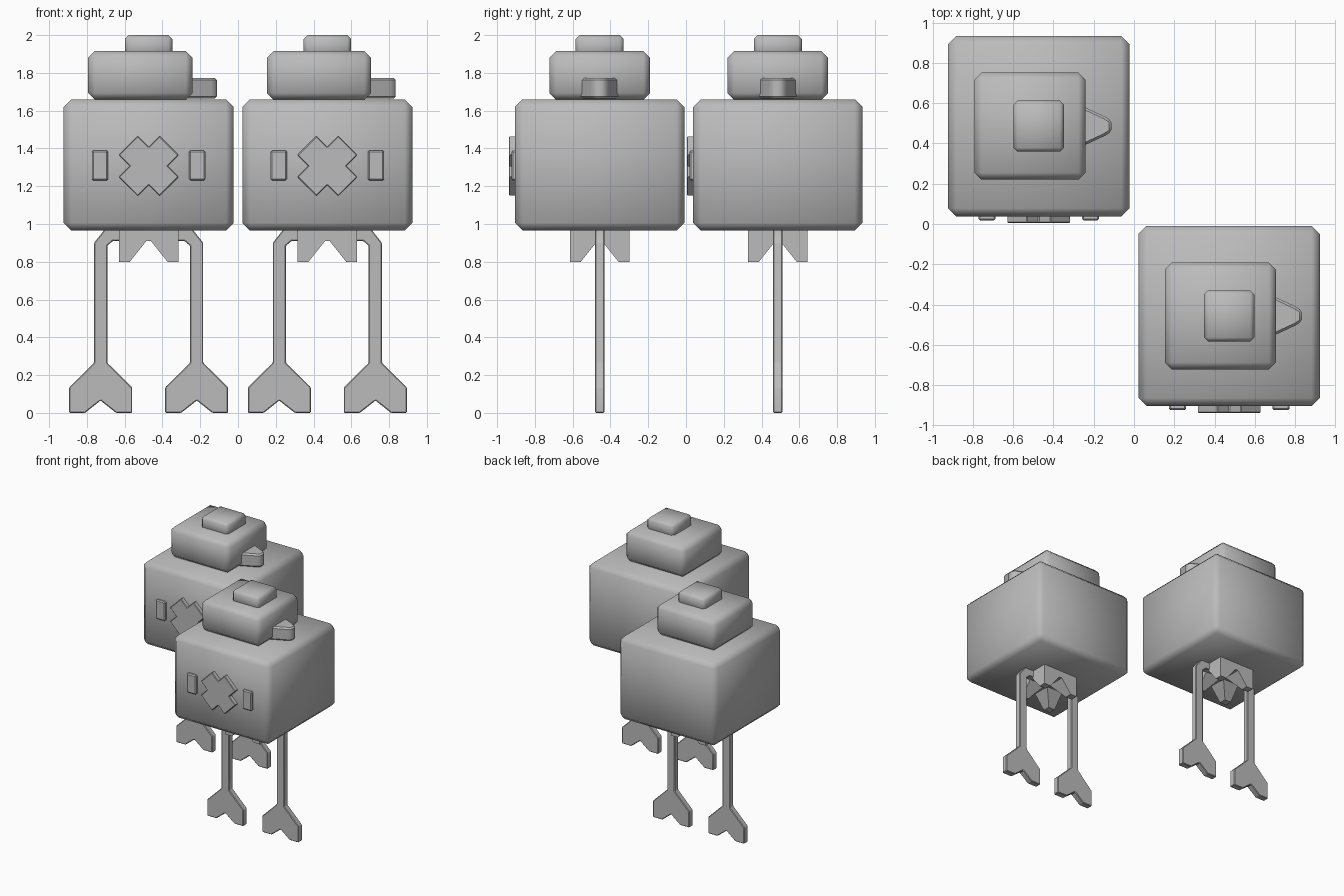
import bpy, bmesh, math
from mathutils import Vector

if "Cube" in bpy.data.objects:
    bpy.data.objects.remove(bpy.data.objects["Cube"])

grey = bpy.data.materials.new("light grey")
grey.diffuse_color = (0.5, 0.5, 0.5, 1)
grey.use_nodes = True
grey.node_tree.nodes["Principled BSDF"].inputs["Base Color"].default_value = grey.diffuse_color


def finish(bm, name, bevel=0.0, angle=50):
    bmesh.ops.recalc_face_normals(bm, faces=bm.faces)
    if bevel:
        edges = [e for e in bm.edges if e.calc_face_angle(0) > 0.35]
        bmesh.ops.bevel(bm, geom=edges, offset=bevel, segments=1, affect='EDGES', profile=0.5)
    me = bpy.data.meshes.new(name)
    bm.to_mesh(me)
    bm.free()
    me.materials.append(grey)
    ob = bpy.data.objects.new(name, me)
    bpy.context.collection.objects.link(ob)
    bpy.ops.object.select_all(action='DESELECT')
    ob.select_set(True)
    bpy.context.view_layer.objects.active = ob
    bpy.ops.object.shade_smooth_by_angle(angle=math.radians(angle))
    return ob


def box(name, lo, hi, o, bevel, angle=50):
    bm = bmesh.new()
    bmesh.ops.create_cube(bm, size=1)
    for v in bm.verts:
        v.co = o + Vector([(a + b) / 2 + c * (b - a) for a, b, c in zip(lo, hi, v.co)])
    return finish(bm, name, bevel, angle)


def prism(name, pts, vec, o, bevel=0.0):
    """Extrude a closed 3D outline along vec."""
    bm = bmesh.new()
    f = bm.faces.new([bm.verts.new(o + Vector(p)) for p in pts])
    r = bmesh.ops.extrude_face_region(bm, geom=[f])
    bmesh.ops.translate(bm, vec=vec, verts=[v for v in r['geom'] if isinstance(v, bmesh.types.BMVert)])
    # the source face stays as the near cap
    return finish(bm, name, bevel, 30)


# half outline of the leg frame: hip bar, leg and forked foot
LEG = [(0.23, 0.975), (0.289, 0.9), (0.289, 0.265), (0.421, 0.135), (0.421, 0), (0.337, 0),
       (0.255, 0.065), (0.172, 0), (0.087, 0), (0.087, 0.135), (0.219, 0.265),
       (0.219, 0.885), (0.19, 0.91)]

# diagonal cross outline, one arm repeated by quarter turns
CROSS = []
for i in range(4):
    a = math.radians(45 + 90 * i)
    for u, w in ((0.153, -0.071), (0.153, 0.071), (0.071, 0.071)):
        CROSS.append((u * math.cos(a) - w * math.sin(a), u * math.sin(a) + w * math.cos(a)))


def walker(tag, x, y):
    o = Vector((x, y, 0))
    # stacked blocks
    box(tag + "_body", (-0.45, -0.448, 0.966), (0.45, 0.448, 1.66), o, 0.04)
    box(tag + "_head", (-0.32, -0.266, 1.658), (0.232, 0.266, 1.915), o, 0.035)
    box(tag + "_top_knob", (-0.125, -0.127, 1.88), (0.125, 0.127, 2.0), o, 0.02)
    # tapered snout on the right of the head
    snout = [(0.19, -0.112), (0.33, -0.047), (0.362, -0.026),
             (0.362, 0.026), (0.33, 0.047), (0.19, 0.112)]
    prism(tag + "_snout", [(a, b, 1.664) for a, b in snout], (0, 0, 0.11), o, 0.012)
    # front plates
    for s, side in ((-1, "left"), (1, "right")):
        c = s * 0.257
        box(tag + "_front_plate_" + side, (c - 0.043, -0.468, 1.23), (c + 0.043, -0.43, 1.39), o, 0.008, 30)
    prism(tag + "_front_cross", [(a, -0.481, 1.307 + b) for a, b in CROSS], (0, 0.05, 0), o, 0.004)
    # legs and feet
    outline = LEG + [(-a, b) for a, b in reversed(LEG)]
    prism(tag + "_legs", [(a, -0.025, b) for a, b in outline], (0, 0.05, 0), o, 0.005)
    # underside: slab with four tapered prongs
    box(tag + "_underside_slab", (-0.158, -0.158, 0.909), (0.158, 0.158, 0.98), o, 0)
    bm = bmesh.new()
    for sx in (-1, 1):
        for sy in (-1, 1):
            rings = []
            for inner, z in ((0.1, 0.8), (0.012, 0.91)):
                rings.append([bm.verts.new(o + Vector((sx * a, sy * b, z))) for a, b in
                              ((inner, inner), (0.158, inner), (0.158, 0.158), (inner, 0.158))])
            low, top = rings
            bm.faces.new(low)
            bm.faces.new(top)
            for i in range(4):
                j = (i + 1) % 4
                bm.faces.new((low[i], low[j], top[j], top[i]))
    finish(bm, tag + "_prongs", 0, 20)


walker("rear", -0.473, 0.486)
walker("front", 0.473, -0.457)
